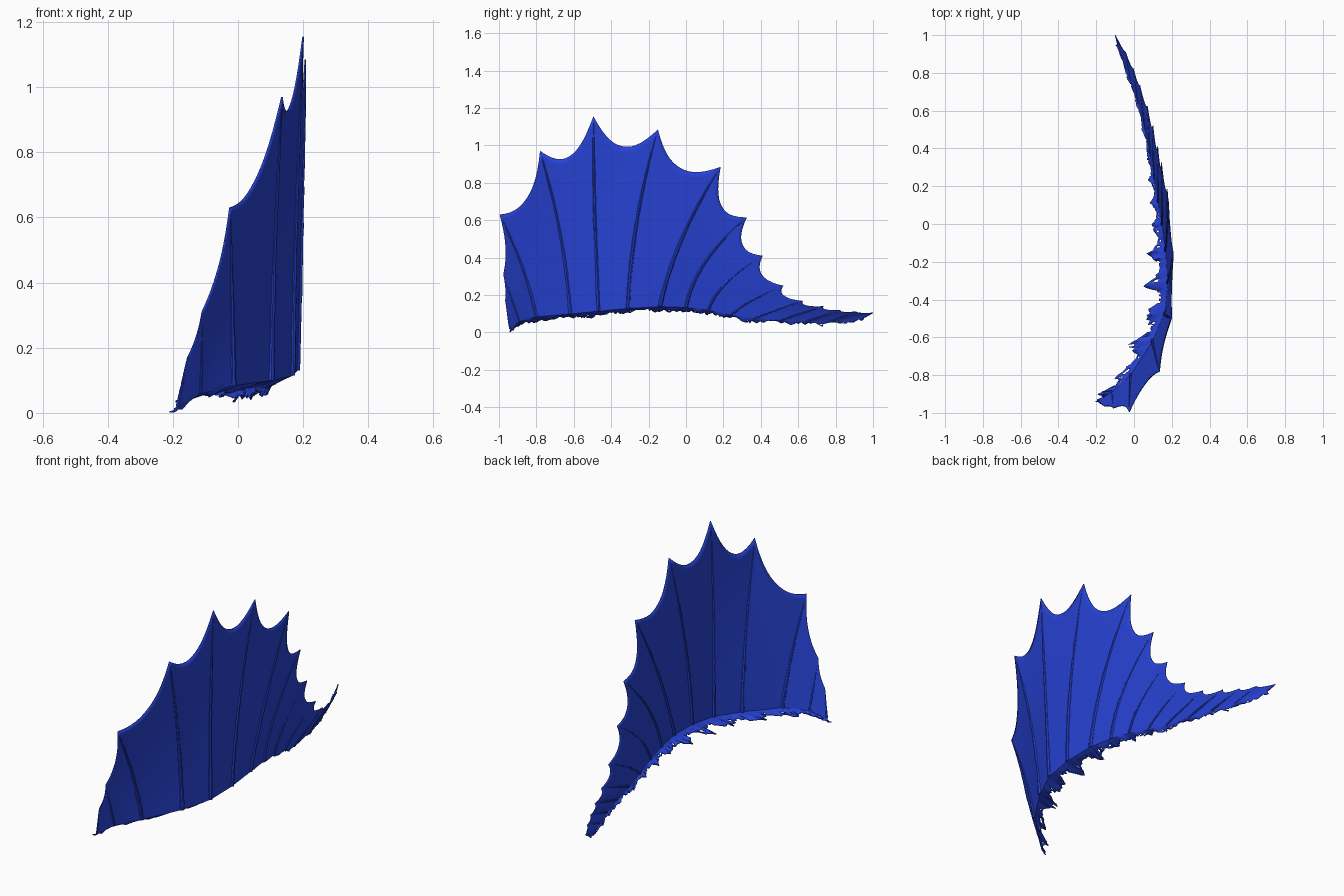
import bpy, bmesh, math, random
from mathutils import Vector

if "Cube" in bpy.data.objects:
    bpy.data.objects.remove(bpy.data.objects["Cube"])
random.seed(4)

blue = bpy.data.materials.new("blue")
blue.diffuse_color = (0.02, 0.055, 0.66, 1)
blue.use_nodes = True
blue.node_tree.nodes["Principled BSDF"].inputs["Base Color"].default_value = blue.diffuse_color

# each rib: base point, tip point, bow of the middle along y and x, inward hem length
RIBS = [
    ((-.185, -.94, .02), (-.155, -.965, .17), 0, 0, .035),
    ((-.115, -.89, .06), (-.11, -.975, .31), 0, 0, .09),
    ((-.015, -.80, .085), (-.025, -.995, .63), .02, .0, .10),
    ((.10, -.62, .10), (.135, -.78, .97), .025, -.006, .16),
    ((.165, -.47, .115), (.20, -.495, 1.155), -.005, -.006, .15),
    ((.18, -.31, .13), (.207, -.15, 1.085), -.03, 0, .13),
    ((.17, -.14, .14), (.175, .185, .885), -.04, .008, .10),
    ((.15, .00, .135), (.145, .325, .615), -.06, .006, .07),
    ((.13, .12, .12), (.125, .41, .41), -.05, .003, .05),
    ((.11, .24, .092), (.10, .52, .25), -.03, 0, .04),
    ((.09, .36, .075), (.07, .625, .168), -.01, 0, .03),
    ((.062, .50, .066), (.03, .735, .14), 0, 0, .025),
    ((.025, .64, .060), (-.005, .825, .12), 0, 0, .02),
    ((-.02, .77, .060), (-.045, .91, .112), 0, 0, .02),
    ((-.085, .95, .080), (-.1, 1.0, .105), 0, 0, .015),
]


def rib_point(rib, t):
    p = Vector(rib[0]).lerp(Vector(rib[1]), t)
    w = 4 * t * (1 - t)
    p.y += rib[2] * w
    p.x += rib[3] * w
    return p


def link(name, data):
    ob = bpy.data.objects.new(name, data)
    bpy.context.collection.objects.link(ob)
    data.materials.append(blue)
    return ob


# membrane: scalloped webbing between ribs, with a ragged hem turned inward
NU, NV, NH = 14, 26, 4
bm = bmesh.new()
columns = []
rag, wob = .8, 0
for i in range(len(RIBS) - 1):
    ra, rb = RIBS[i], RIBS[i + 1]
    for k in range(NU + (i == len(RIBS) - 2)):
        u = k / NU
        sag = .125 * (1 - abs(2 * u - 1) ** 2.2)
        base = rib_point(ra, 0).lerp(rib_point(rb, 0), u)
        # slowly wandering raggedness, longest where the ribs end
        rag = .5 * rag + .5 * random.uniform(.5, 1.1)
        wob = .6 * wob + .4 * random.uniform(-.02, .02)
        hem = (ra[4] * (1 - u) + rb[4] * u) * rag
        hem *= .35 + .65 * abs(2 * u - 1) ** 1.3
        col = []
        for h in range(NH, 0, -1):
            f = h / NH
            z = max(.004, base.z - .014 * f ** .6 - .1 * hem * f + wob * f)
            col.append(bm.verts.new((base.x - hem * f, base.y - .15 * hem * f, z)))
        for v in range(NV + 1):
            t = v / NV * (1 - sag)
            col.append(bm.verts.new(rib_point(ra, t).lerp(rib_point(rb, t), u)))
        columns.append(col)
for ca, cb in zip(columns, columns[1:]):
    for j in range(len(ca) - 1):
        # leave a few tears in the hem
        if j < 2 and random.random() < .1:
            continue
        bm.faces.new((ca[j], cb[j], cb[j + 1], ca[j + 1]))
me = bpy.data.meshes.new("fin_membrane")
bm.to_mesh(me)
bm.free()
membrane = link("fin_membrane", me)
mod = membrane.modifiers.new("thickness", 'SOLIDIFY')
mod.thickness = .005
mod.offset = 0

# ribs: tapered, slightly knobbly spines
cu = bpy.data.curves.new("fin_ribs", 'CURVE')
cu.dimensions = '3D'
cu.bevel_depth = 1
cu.bevel_resolution = 2
cu.use_fill_caps = True
for rib in RIBS:
    size = min(1, .3 + (Vector(rib[1]) - Vector(rib[0])).length)
    n = 28
    sp = cu.splines.new('POLY')
    sp.points.add(n)
    for k in range(n + 1):
        t = k / n
        sp.points[k].co = (*rib_point(rib, t), 1)
        sp.points[k].radius = size * (.011 * (1 - t) ** .5 + .001) * random.uniform(.85, 1.15)
ribs = link("fin_ribs", cu)

bpy.ops.object.select_all(action='DESELECT')
ribs.select_set(True)
bpy.context.view_layer.objects.active = ribs
bpy.ops.object.convert(target='MESH')

# smooth shading
for ob in (membrane, bpy.context.view_layer.objects.active):
    bpy.ops.object.select_all(action='DESELECT')
    ob.select_set(True)
    bpy.context.view_layer.objects.active = ob
    bpy.ops.object.shade_smooth_by_angle()
